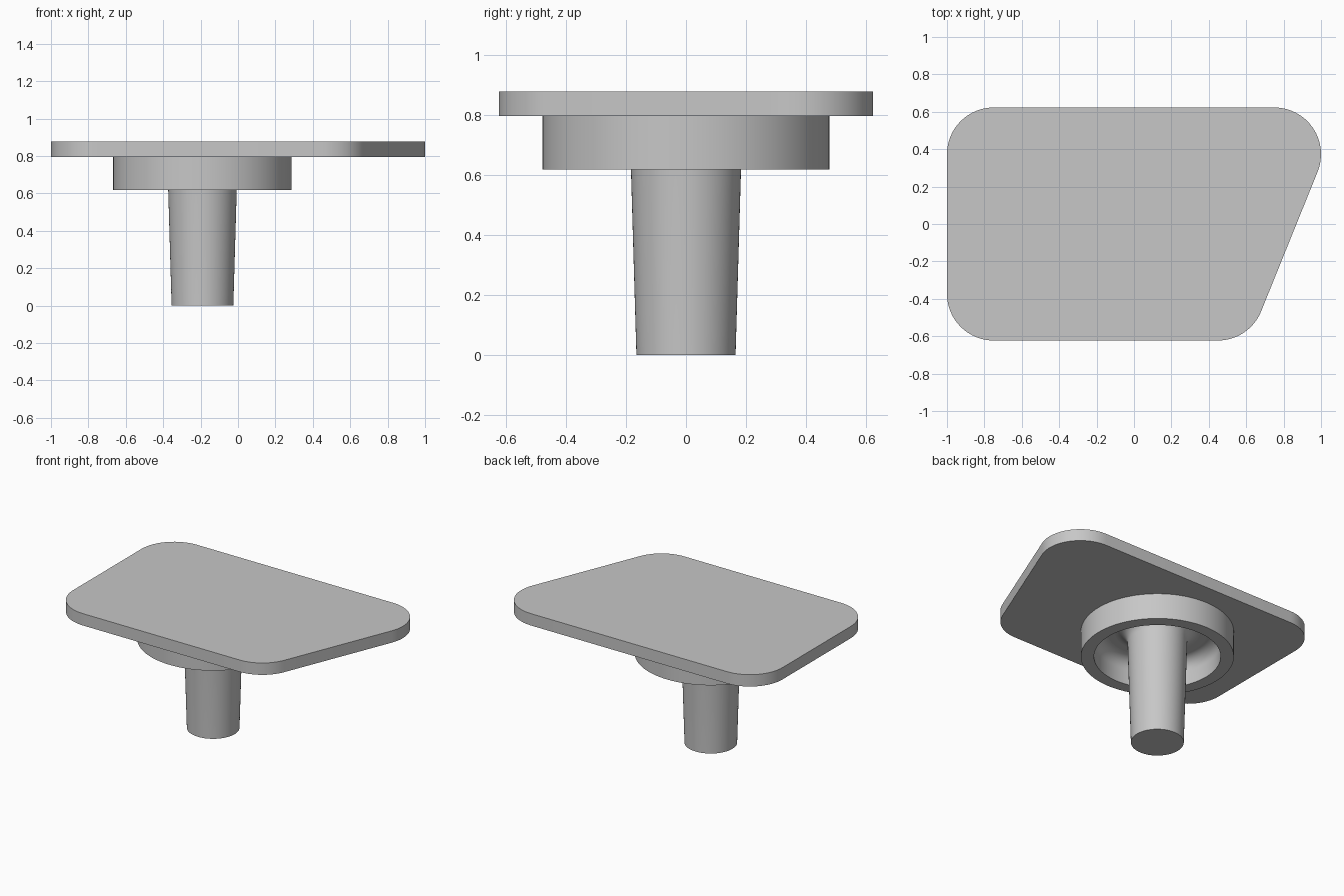
import bpy, bmesh
from math import sin, cos, pi, radians, atan2
from mathutils import Vector

if "Cube" in bpy.data.objects:
    bpy.data.objects.remove(bpy.data.objects["Cube"], do_unlink=True)

grey = bpy.data.materials.new("plain grey")
grey.use_nodes = True
grey.diffuse_color = (0.57, 0.57, 0.57, 1)
grey.node_tree.nodes["Principled BSDF"].inputs["Base Color"].default_value = grey.diffuse_color

PLATE_Z, PLATE_TOP, CENTRE_X = 0.795, 0.877, -0.19
FILLET = 0.08


def arc(cx, cy, r, start, end, steps=16):
    """Points along a circular arc, angles in radians."""
    angles = [start + (end - start) * i / steps for i in range(steps + 1)]
    return [(cx + r * cos(a), cy + r * sin(a)) for a in angles]


def finish(bm, name):
    bmesh.ops.recalc_face_normals(bm, faces=bm.faces)
    mesh = bpy.data.meshes.new(name)
    bm.to_mesh(mesh)
    bm.free()
    mesh.materials.append(grey)
    obj = bpy.data.objects.new(name, mesh)
    bpy.context.collection.objects.link(obj)
    bpy.ops.object.select_all(action='DESELECT')
    obj.select_set(True)
    bpy.context.view_layer.objects.active = obj
    bpy.ops.object.shade_smooth_by_angle(angle=radians(30))
    return obj


def lathe(name, profile, steps=96):
    """Spin a closed (radius, height) profile around the shared vertical axis."""
    bm = bmesh.new()
    verts = [bm.verts.new((r, 0, z)) for r, z in profile]
    edges = [bm.edges.new((a, b)) for a, b in zip(verts, verts[1:] + verts[:1])]
    bmesh.ops.spin(bm, geom=verts + edges, cent=(0, 0, 0), axis=(0, 0, 1),
                   angle=2 * pi, steps=steps, use_merge=True)
    bmesh.ops.remove_doubles(bm, verts=bm.verts, dist=1e-5)
    obj = finish(bm, name)
    obj.location.x = CENTRE_X
    return obj


# Top plate: rounded outline with one slanted side
R, cy = 0.25, 0.373
slant = atan2(-0.302, 0.746)
outline = (arc(0.75, cy, R, slant, pi / 2) + arc(-0.75, cy, R, pi / 2, pi)
           + arc(-0.75, -cy, R, pi, 1.5 * pi) + arc(0.448, -cy, R, 1.5 * pi, 2 * pi + slant))
bm = bmesh.new()
base = bm.faces.new([bm.verts.new((x, y, PLATE_Z)) for x, y in outline])
top = bmesh.ops.extrude_face_region(bm, geom=[base], use_keep_orig=True)
bmesh.ops.translate(bm, vec=Vector((0, 0, PLATE_TOP - PLATE_Z)),
                    verts=[v for v in top["geom"] if isinstance(v, bmesh.types.BMVert)])
finish(bm, "top_plate")

# Tapered stem, flaring into the underside of the plate
stem_r, low = 0.186, PLATE_Z - FILLET
lathe("stem", [(0, 0), (0.165, 0)]
      + arc(stem_r + FILLET, low, FILLET, pi, pi / 2, 10)
      + [(stem_r + FILLET, PLATE_Z + 0.01), (0, PLATE_Z + 0.01)])

# Collar ring, hollow around the stem, with a filleted inner corner
inner, outer, bottom = 0.395, 0.477, 0.617
lathe("collar_ring", [(outer, bottom), (outer, PLATE_Z + 0.01),
                      (inner - FILLET, PLATE_Z + 0.01)]
      + arc(inner - FILLET, low, FILLET, pi / 2, 0, 10)
      + [(inner, bottom)])
